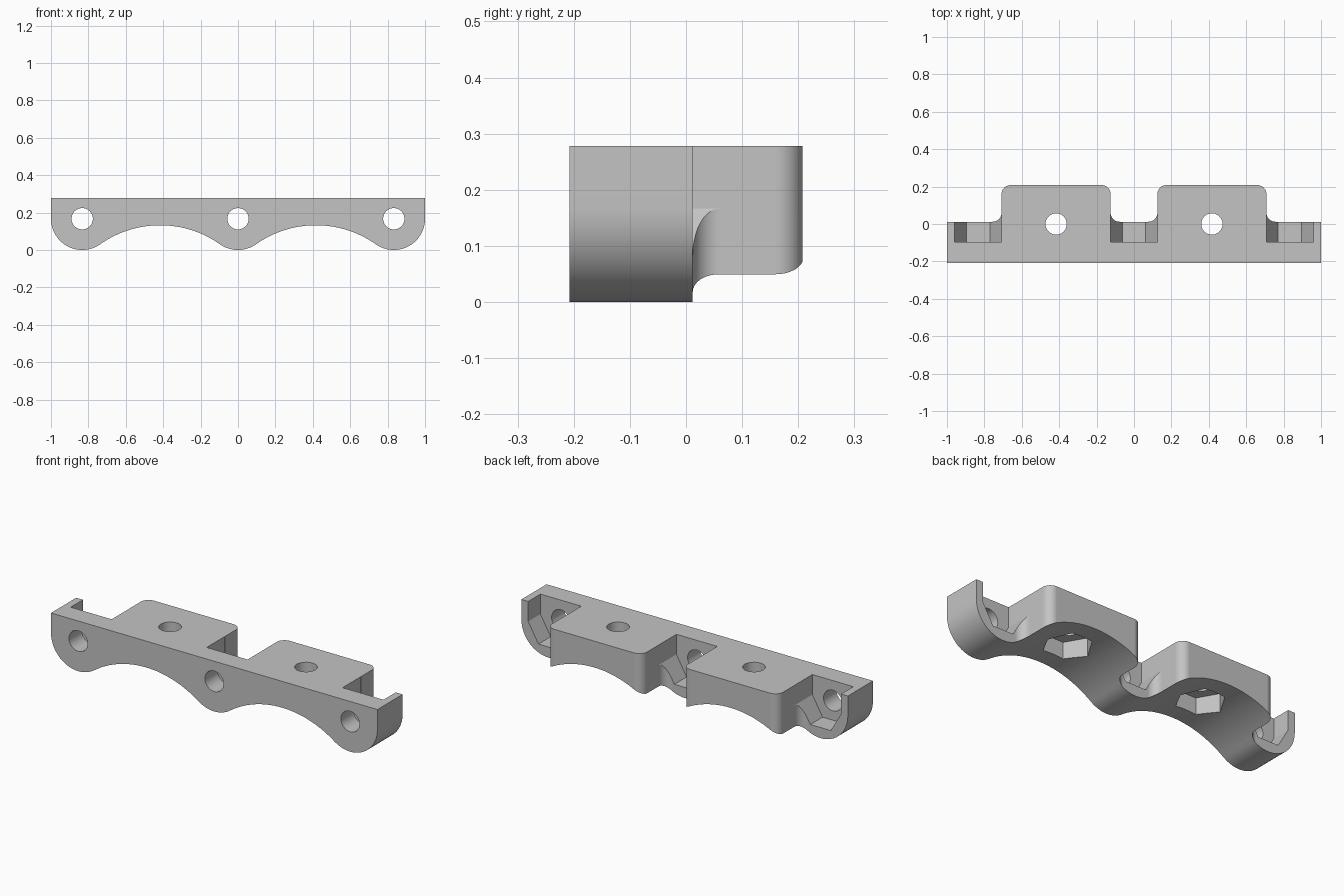
import bpy, bmesh
from math import radians, degrees, sqrt, atan2, cos, sin

cube = bpy.data.objects.get("Cube")
if cube:
    bpy.data.objects.remove(cube, do_unlink=True)

grey = bpy.data.materials.new("plain grey")
grey.use_nodes = True
COLOUR = (0.55, 0.55, 0.55, 1)
grey.diffuse_color = COLOUR
grey.node_tree.nodes["Principled BSDF"].inputs["Base Color"].default_value = COLOUR

TOP, BACK, RIB_BACK = 0.278, 0.208, 0.012
LOBE, ARCH, PITCH = 0.167, 0.555, 0.833
HOLE, NUT = 0.057, 0.125


def arc(cx, cy, r, start, end, n=16):
    angles = [radians(start + (end - start) * i / n) for i in range(n + 1)]
    return [(cx + r * cos(a), cy + r * sin(a)) for a in angles]


def prism(name, outline, low, high, axis):
    """Extrude a 2D outline along y (outline is x, z) or z (outline is x, y)."""
    place = (lambda u, v, d: (u, d, v)) if axis == "y" else (lambda u, v, d: (u, v, d))
    bm = bmesh.new()
    face = bm.faces.new([bm.verts.new(place(u, v, low)) for u, v in outline])
    bottom = bmesh.ops.extrude_face_region(bm, geom=[face])["geom"]
    shift = place(0, 0, high - low)
    bmesh.ops.translate(bm, vec=shift, verts=[g for g in bottom if isinstance(g, bmesh.types.BMVert)])
    bmesh.ops.recalc_face_normals(bm, faces=bm.faces)
    mesh = bpy.data.meshes.new(name)
    bm.to_mesh(mesh)
    bm.free()
    mesh.materials.append(grey)
    obj = bpy.data.objects.new(name, mesh)
    bpy.context.collection.objects.link(obj)
    return obj


def disc(cx, cy, r, n=48):
    return arc(cx, cy, r, 0, 360, n)[:-1]


# Front profile: three round lobes joined tangentially by two arches
half = PITCH / 2
arch_z = LOBE - sqrt((LOBE + ARCH) ** 2 - half ** 2)
tilt = degrees(atan2(LOBE - arch_z, half))
profile = [(1, TOP), (-1, TOP)]
profile += arc(-PITCH, LOBE, LOBE, 180, 360 - tilt)
profile += arc(-half, arch_z, ARCH, 180 - tilt, tilt, 32)[1:]
profile += arc(0, LOBE, LOBE, 180 + tilt, 360 - tilt)[1:]
profile += arc(half, arch_z, ARCH, 180 - tilt, tilt, 32)[1:]
profile += arc(PITCH, LOBE, LOBE, 180 + tilt, 360)[1:]
body = prism("clamp_bracket", profile, -BACK, 0.3, "y")

# Plan outline: front rib with two rounded blocks behind it
w, r = 0.2915, 0.048
plan = [(-1.1, -0.3), (1.1, -0.3), (1.1, RIB_BACK)]
for cx in (half, -half):
    plan += arc(cx + w + r, RIB_BACK + r, r, 270, 180, 10)
    plan += arc(cx + w - r, BACK - r, r, 0, 90, 10)
    plan += arc(cx - w + r, BACK - r, r, 90, 180, 10)
    plan += arc(cx - w - r, RIB_BACK + r, r, 0, -90, 10)
plan.append((-1.1, RIB_BACK))
cutters = [(prism("plan_cutter", plan, -0.1, 0.5, "z"), "INTERSECT")]

# Bolt holes with nut slots open to the top and back of the rib
flat = NUT * sqrt(3) / 2
for cx in (-PITCH, 0, PITCH):
    slot = [(-NUT, 0.4), (-NUT, LOBE), (-NUT / 2, LOBE - flat),
            (NUT / 2, LOBE - flat), (NUT, LOBE), (NUT, 0.4)]
    slot = [(cx + u * 1.003, v) for u, v in slot]
    cutters.append((prism("slot_cutter", slot, -0.095, 0.063, "y"), "DIFFERENCE"))
    cutters.append((prism("bolt_cutter", disc(cx, LOBE, HOLE), -0.3, 0.05, "y"), "DIFFERENCE"))

# Vertical holes with hexagonal nut pockets under the arches
for cx in (-half, half):
    cutters.append((prism("pocket_cutter", disc(cx, 0, NUT, 6), -0.1, 0.22, "z"), "DIFFERENCE"))
    cutters.append((prism("hole_cutter", disc(cx, 0, HOLE), 0.1, 0.5, "z"), "DIFFERENCE"))

for cutter, operation in cutters:
    cutter.hide_render = True
    mod = body.modifiers.new(cutter.name, "BOOLEAN")
    mod.operation, mod.solver, mod.object = operation, "EXACT", cutter

# Bake the cuts, remove the cutters and smooth the curved faces
bpy.context.view_layer.update()
baked = bpy.data.meshes.new_from_object(body.evaluated_get(bpy.context.evaluated_depsgraph_get()))
body.modifiers.clear()
body.data = baked
baked.materials.clear()
baked.materials.append(grey)
for poly in baked.polygons:
    poly.material_index = 0
for cutter, _ in cutters:
    bpy.data.objects.remove(cutter, do_unlink=True)

bpy.ops.object.select_all(action="DESELECT")
body.select_set(True)
bpy.context.view_layer.objects.active = body
bpy.ops.object.shade_smooth_by_angle(angle=radians(30))
weighted = body.modifiers.new("weighted_normals", "WEIGHTED_NORMAL")
weighted.keep_sharp = True
